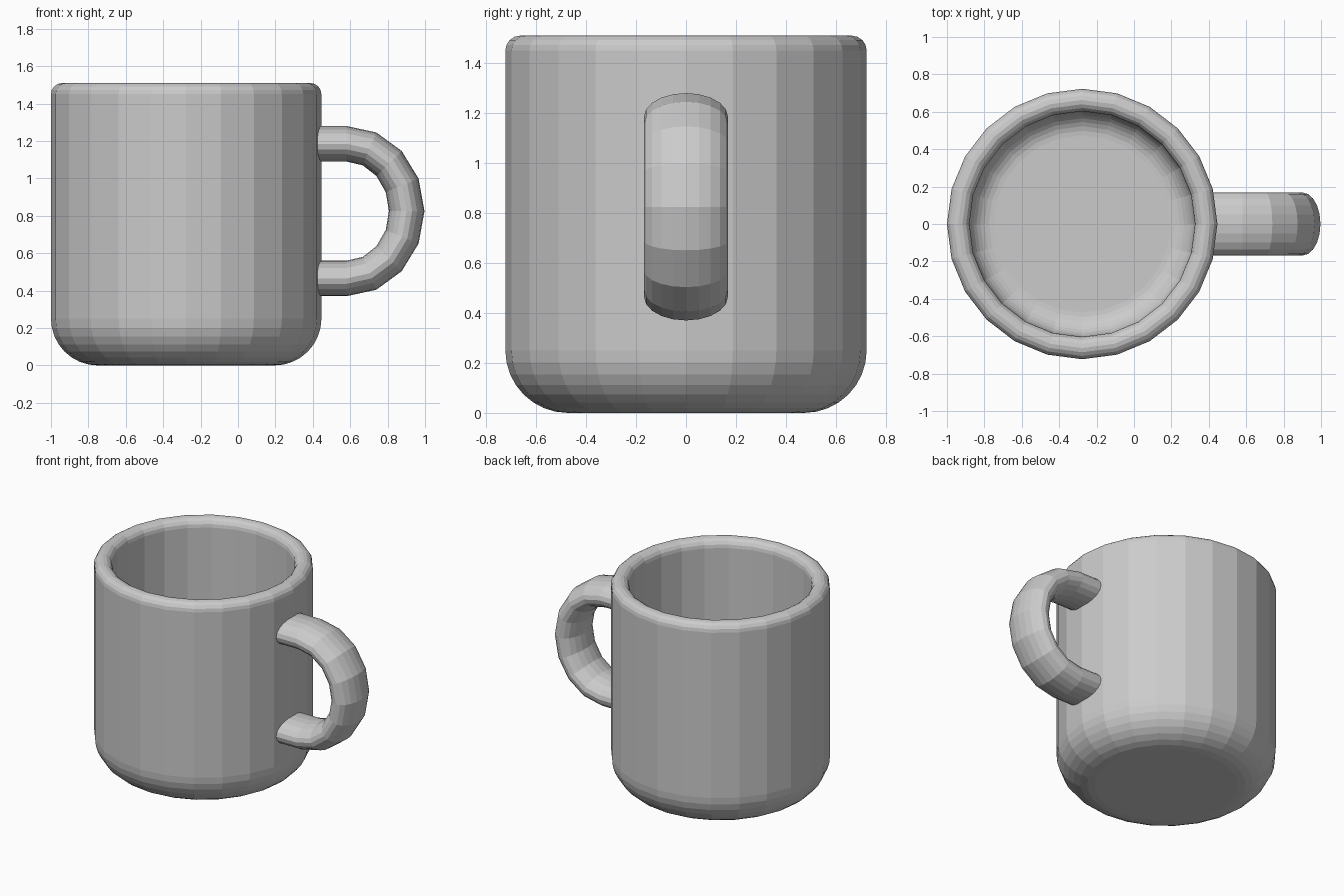
import bpy, bmesh
from math import sin, cos, pi, radians

cube = bpy.data.objects.get("Cube")
if cube:
    bpy.data.objects.remove(cube, do_unlink=True)

# Single plain ceramic colour
grey = (0.6, 0.6, 0.6, 1)
ceramic = bpy.data.materials.new("grey ceramic")
ceramic.use_nodes = True
ceramic.diffuse_color = grey
ceramic.node_tree.nodes["Principled BSDF"].inputs["Base Color"].default_value = grey


def arc(cx, cz, radius, start, end, steps):
    """Points on a circular arc, angles in degrees."""
    angles = [radians(start + (end - start) * i / steps) for i in range(steps + 1)]
    return [(cx + radius * cos(a), cz + radius * sin(a)) for a in angles]


def loft(name, rings):
    """Skin a list of closed rings and cap both ends."""
    bm = bmesh.new()
    loops = [[bm.verts.new(p) for p in ring] for ring in rings]
    n = len(loops[0])
    for a, b in zip(loops, loops[1:]):
        for i in range(n):
            j = (i + 1) % n
            bm.faces.new((a[i], a[j], b[j], b[i]))
    bm.faces.new(loops[0][::-1])
    bm.faces.new(loops[-1])
    bmesh.ops.recalc_face_normals(bm, faces=bm.faces)
    mesh = bpy.data.meshes.new(name)
    bm.to_mesh(mesh)
    bm.free()
    mesh.materials.append(ceramic)
    obj = bpy.data.objects.new(name, mesh)
    bpy.context.collection.objects.link(obj)
    return obj


# Cup body: rounded base, full-round rim, hollow inside with rounded floor
radius, height, wall, fillet = 0.723, 1.51, 0.12, 0.25
lip = wall / 2
profile = arc(radius - fillet, fillet, fillet, -90, 0, 8)
profile += arc(radius - lip, height - lip, lip, 0, 180, 8)
profile += arc(radius - fillet, fillet, fillet - wall, 0, -90, 8)
sides, centre_x = 24, -0.277
loft("cup_body", [
    [(centre_x + r * cos(2 * pi * i / sides), r * sin(2 * pi * i / sides), z)
     for i in range(sides)]
    for r, z in profile])

# Handle: flattened oval section swept along a half loop
bend_x, mid_z, reach, rise = 0.58, 0.825, 0.322, 0.36
half_thick, half_width, section = 0.095, 0.168, 20
path = [(0.38, mid_z + rise, pi / 2)]
for k in range(9):
    a = pi / 2 - pi * k / 8
    path.append((bend_x + reach * cos(a), mid_z + rise * sin(a), a))
path.append((0.38, mid_z - rise, -pi / 2))
handle_rings = []
for x, z, a in path:
    ring = []
    for i in range(section):
        t = 2 * pi * i / section
        out = half_thick * cos(t)
        ring.append((x + out * cos(a), half_width * sin(t), z + out * sin(a)))
    handle_rings.append(ring)
loft("handle", handle_rings)
